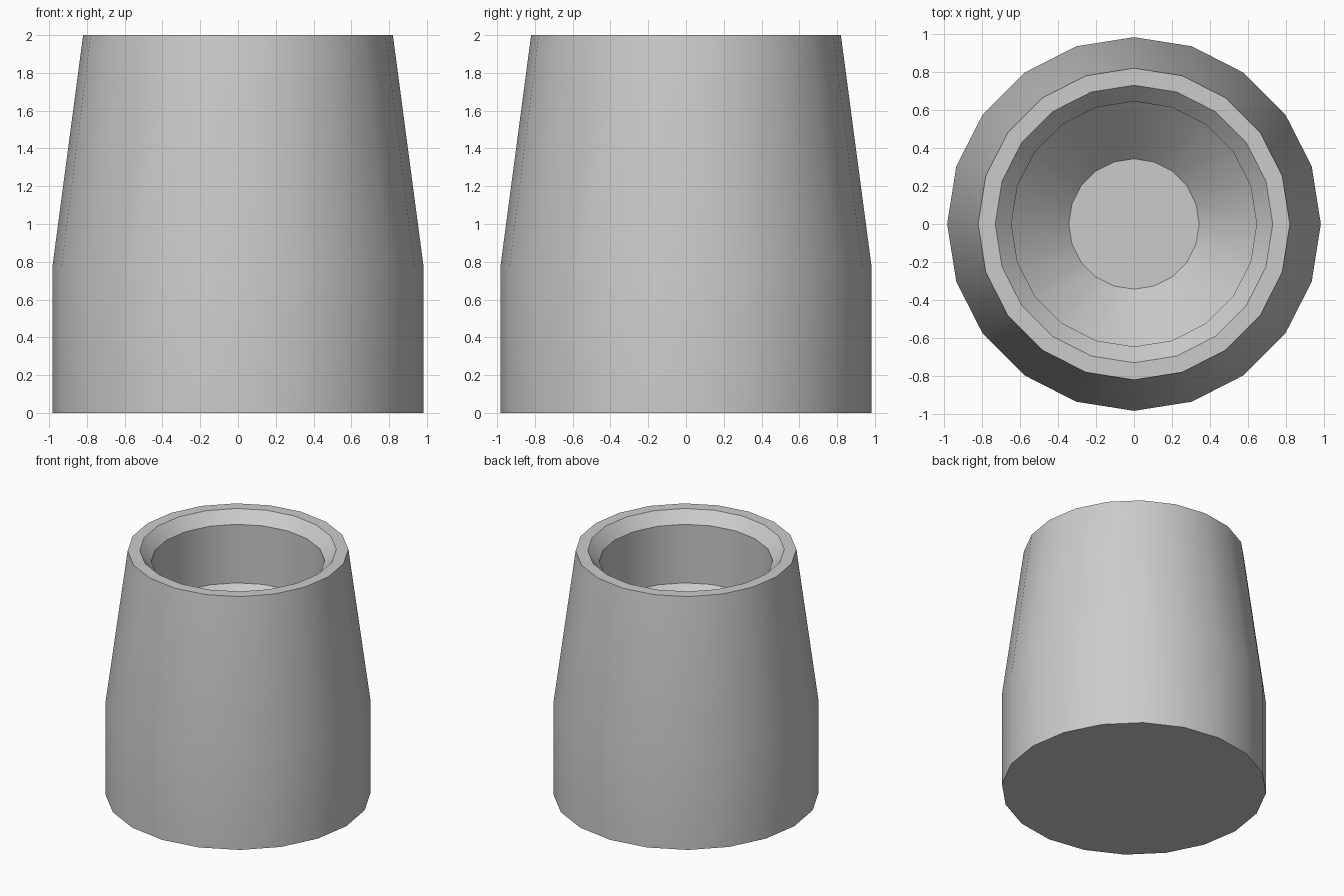
import bpy, bmesh, math

if "Cube" in bpy.data.objects:
    bpy.data.objects.remove(bpy.data.objects["Cube"])

SIDES = 20

# Profile (radius, height) from the underside, up the outside, then into the cup
PROFILE = [
    (0.983, 0.0), (0.983, 0.77), (0.82, 2.0),      # tapered outer wall
    (0.73, 2.0), (0.645, 1.91),                    # flat rim and inner chamfer
    (0.645, 1.43), (0.343, 1.13),                  # straight bore and sloped bottom
]

bm = bmesh.new()
rings = []
for r, z in PROFILE:
    rings.append([bm.verts.new((r * math.cos(2 * math.pi * i / SIDES),
                                r * math.sin(2 * math.pi * i / SIDES), z))
                  for i in range(SIDES)])

# Skin between neighbouring rings
for a, b in zip(rings, rings[1:]):
    for i in range(SIDES):
        j = (i + 1) % SIDES
        bm.faces.new((a[i], a[j], b[j], b[i]))

# Underside and cup floor
bm.faces.new(rings[0][::-1])
bm.faces.new(rings[-1])
bmesh.ops.recalc_face_normals(bm, faces=bm.faces)

mesh = bpy.data.meshes.new("tapered_cup")
bm.to_mesh(mesh)
bm.free()
cup = bpy.data.objects.new("tapered_cup", mesh)
bpy.context.collection.objects.link(cup)

# Smooth round walls, crisp rim edges
bpy.context.view_layer.objects.active = cup
cup.select_set(True)
bpy.ops.object.shade_smooth_by_angle(angle=math.radians(30))
